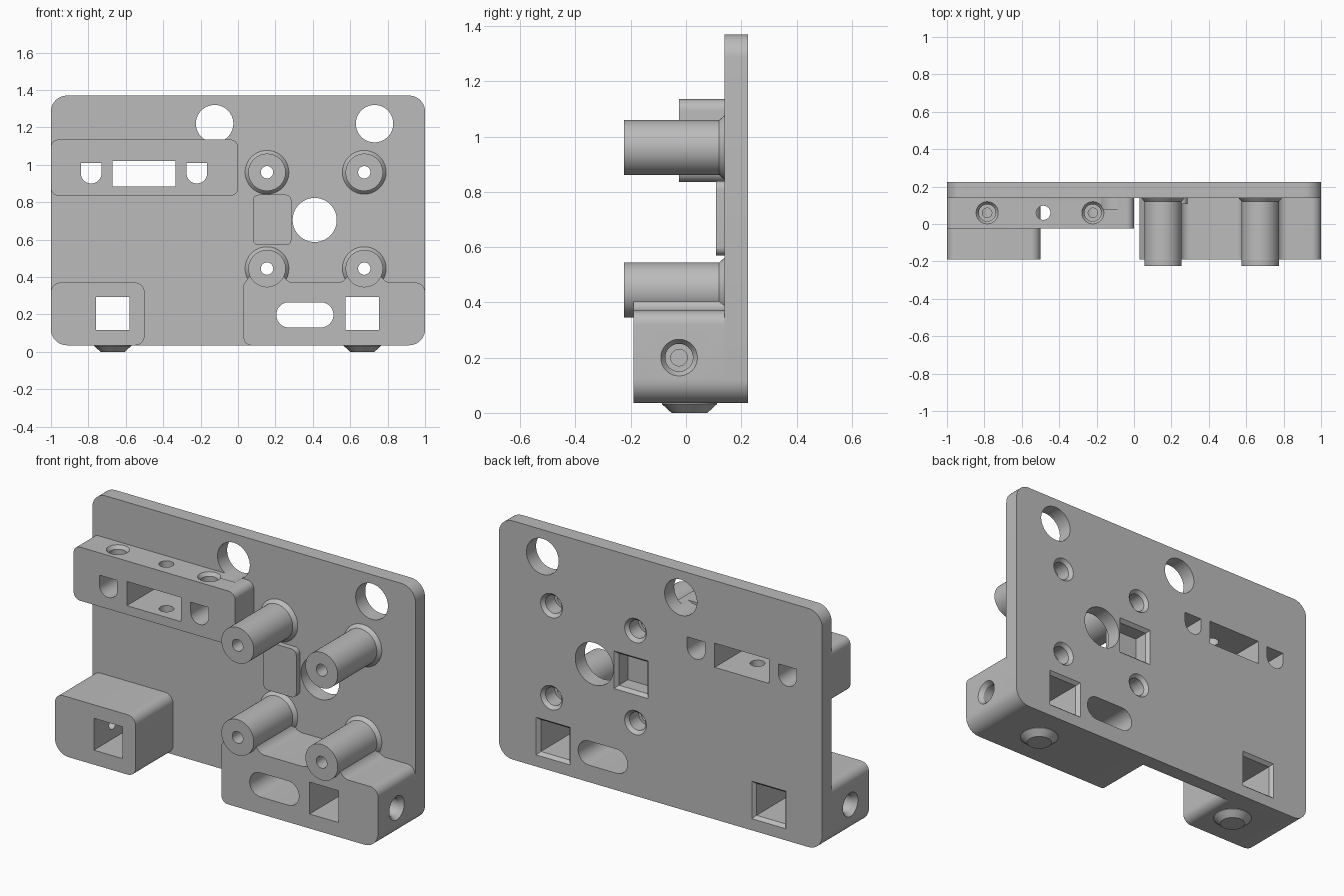
import bpy, bmesh, math
from mathutils import Vector, Matrix

if "Cube" in bpy.data.objects:
    bpy.data.objects.remove(bpy.data.objects["Cube"], do_unlink=True)

grey = bpy.data.materials.new("plain grey")
grey.use_nodes = True
grey.diffuse_color = (0.5, 0.5, 0.5, 1)
grey.node_tree.nodes["Principled BSDF"].inputs["Base Color"].default_value = (0.5, 0.5, 0.5, 1)

scene_col = bpy.context.scene.collection
cut_col = bpy.data.collections.new("cutters")
scene_col.children.link(cut_col)
FRONT, BACK = 0.14, 0.225       # front and back faces of the plate


def finish(name, bm, col):
    bmesh.ops.remove_doubles(bm, verts=bm.verts, dist=1e-5)
    bmesh.ops.recalc_face_normals(bm, faces=bm.faces)
    mesh = bpy.data.meshes.new(name)
    bm.to_mesh(mesh)
    bm.free()
    mesh.materials.append(grey)
    obj = bpy.data.objects.new(name, mesh)
    col.objects.link(obj)
    obj.hide_render = col is cut_col
    return obj


def rounded(corners, steps=10):
    """Outline in x, z from (x, z, radius) corners; works on concave corners too."""
    out = []
    for i, (x, z, r) in enumerate(corners):
        p = Vector((x, z))
        a = (Vector(corners[i - 1][:2]) - p).normalized()
        b = (Vector(corners[(i + 1) % len(corners)][:2]) - p).normalized()
        if r == 0:
            out.append(p)
            continue
        half = a.angle(b) / 2
        centre = p + (a + b).normalized() * (r / math.sin(half))
        start = p + a * (r / math.tan(half)) - centre
        end = p + b * (r / math.tan(half)) - centre
        sweep = math.pi - 2 * half
        for k in range(steps + 1):
            t = k / steps
            out.append(centre + (start * math.sin((1 - t) * sweep)
                                 + end * math.sin(t * sweep)) / math.sin(sweep))
    return out


def box(x0, x1, z0, z1, r):
    return [(x0, z0, r), (x1, z0, r), (x1, z1, r), (x0, z1, r)]


def prism(name, corners, y0, y1, col=scene_col):
    bm = bmesh.new()
    pts = rounded(corners)
    face = bm.faces.new([bm.verts.new((p.x, y0, p.y)) for p in pts])
    ext = bmesh.ops.extrude_face_region(bm, geom=[face], use_keep_orig=True)
    bmesh.ops.translate(bm, vec=(0, y1 - y0, 0),
                        verts=[v for v in ext["geom"] if isinstance(v, bmesh.types.BMVert)])
    return finish(name, bm, col)


def lathe(name, origin, axis, profile, col=scene_col, seg=48):
    """Revolve (radius, distance) pairs round an axis; four segments give a square."""
    bm = bmesh.new()
    turn = Vector((0, 0, 1)).rotation_difference(Vector(axis)).to_matrix().to_4x4()
    mat = Matrix.Translation(origin) @ turn
    k = math.sqrt(2) if seg == 4 else 1
    rings = []
    for r, d in profile:
        angles = [2 * math.pi * (i + 0.5) / seg for i in range(seg)]
        rings.append([bm.verts.new(mat @ Vector((k * r * math.cos(a), k * r * math.sin(a), d)))
                      for a in angles])
    for lo, hi in zip(rings, rings[1:]):
        for i in range(seg):
            j = (i + 1) % seg
            bm.faces.new((lo[i], lo[j], hi[j], hi[i]))
    bm.faces.new(rings[0])
    bm.faces.new(rings[-1])
    return finish(name, bm, col)


# Solid parts
parts = [
    prism("back_plate", box(-1, 1, 0.035, 1.37, 0.085), FRONT, BACK),
    prism("upper_bracket", box(-1, 0, 0.835, 1.135, 0.04), -0.025, FRONT),
    prism("small_pad", box(0.08, 0.285, 0.57, 0.84, 0.03), 0.108, FRONT),
    prism("right_foot_block", [(-1, 0.035, 0.085), (-0.5, 0.035, 0.05),
                               (-0.5, 0.37, 0.05), (-1, 0.37, 0.05)], -0.19, FRONT),
]
# Block whose top sweeps up into the two lower standoffs
outline = [(0.03, 0.035, 0.04), (1, 0.035, 0.085), (1, 0.37, 0.05)]
for cx in (0.675, 0.155):
    outline += [(cx + 0.11, 0.37, 0.06), (cx + 0.07, 0.44, 0), (cx - 0.07, 0.44, 0)]
    if cx > 0.5:
        outline.append((cx - 0.11, 0.37, 0.06))
outline.append((0.03, 0.36, 0.02))
parts.append(prism("left_foot_block", outline, -0.19, FRONT))

# Standoffs with flared bases, and their bores sunk from the back
for row, z in (("upper", 0.96), ("lower", 0.445)):
    for side, x in (("right", 0.155), ("left", 0.675)):
        parts.append(lathe(f"{row}_{side}_standoff", (x, -0.225, z), (0, 1, 0),
                           [(0.1, 0), (0.1, 0.345), (0.117, 0.365)]))
        lathe("standoff_bore", (x, BACK + 0.001, z), (0, -1, 0),
              [(0.068, 0), (0.05, 0.02), (0.05, 0.1), (0.033, 0.1), (0.033, 0.6)], cut_col)

# Tapered feet
for side, x in (("right", -0.67), ("left", 0.665)):
    lathe(f"{side}_foot", (x, 0.0125, 0), (0, 0, 1), [(0.065, 0), (0.1, 0.032), (0.1, 0.036)])

# Round holes through the plate
for x, z, r in ((-0.125, 1.22, 0.1), (0.73, 1.22, 0.1), (0.41, 0.705, 0.118)):
    lathe("round_hole", (x, 0.08, z), (0, 1, 0), [(r, 0), (r, 0.2)], cut_col)

# Square openings with a chamfered back rim; the pad pocket is blind
for x, z, depth in ((-0.67, 0.205, 0.6), (0.665, 0.205, 0.6), (0.182, 0.705, 0.1)):
    lathe("square_hole", (x, BACK + 0.001, z), (0, -1, 0),
          [(0.106, 0), (0.089, 0.02), (0.089, depth)], cut_col, seg=4)

# Slots through the bracket and the left block
prism("bracket_window", box(-0.67, -0.335, 0.885, 1.02, 0), -0.3, 0.3, cut_col)
prism("long_slot", box(0.205, 0.51, 0.13, 0.265, 0.067), -0.3, 0.3, cut_col)
for x in (-0.785, -0.22):
    prism("rounded_slot", [(x - 0.055, 0.9, 0.0545), (x + 0.055, 0.9, 0.0545),
                           (x + 0.055, 1.01, 0), (x - 0.055, 1.01, 0)], -0.3, 0.3, cut_col)
    lathe("bracket_screw_hole", (x, 0.06, 1.136), (0, 0, -1),
          [(0.06, 0), (0.045, 0.02), (0.045, 0.06), (0.025, 0.06), (0.025, 0.17)], cut_col)
lathe("bracket_centre_hole", (-0.485, 0.06, 0.6), (0, 0, 1), [(0.038, 0), (0.038, 0.7)], cut_col)

# Screw holes in the outer sides of the foot blocks
for s in (-1, 1):
    lathe("side_screw_hole", (s * 1.001, -0.025, 0.2), (-s, 0, 0),
          [(0.067, 0), (0.05, 0.025), (0.05, 0.09), (0.03, 0.09), (0.03, 0.3)], cut_col)

# Cut every part, then discard the cutters
for obj in parts:
    mod = obj.modifiers.new("openings", "BOOLEAN")
    mod.operation = "DIFFERENCE"
    mod.operand_type = "COLLECTION"
    mod.collection = cut_col
    mod.solver = "EXACT"
bpy.context.view_layer.update()
graph = bpy.context.evaluated_depsgraph_get()
meshes = [bpy.data.meshes.new_from_object(o.evaluated_get(graph)) for o in parts]
for obj, mesh in zip(parts, meshes):
    obj.modifiers.clear()
    obj.data = mesh
    mesh.materials.clear()
    mesh.materials.append(grey)
    for poly in mesh.polygons:
        poly.material_index = 0
for obj in list(cut_col.objects):
    bpy.data.objects.remove(obj, do_unlink=True)
bpy.data.collections.remove(cut_col)

# Smooth the round surfaces, keep the edges crisp
bpy.ops.object.select_all(action="DESELECT")
for obj in scene_col.objects:
    if obj.type == "MESH":
        obj.select_set(True)
        bpy.context.view_layer.objects.active = obj
bpy.ops.object.shade_smooth_by_angle(angle=math.radians(30))
